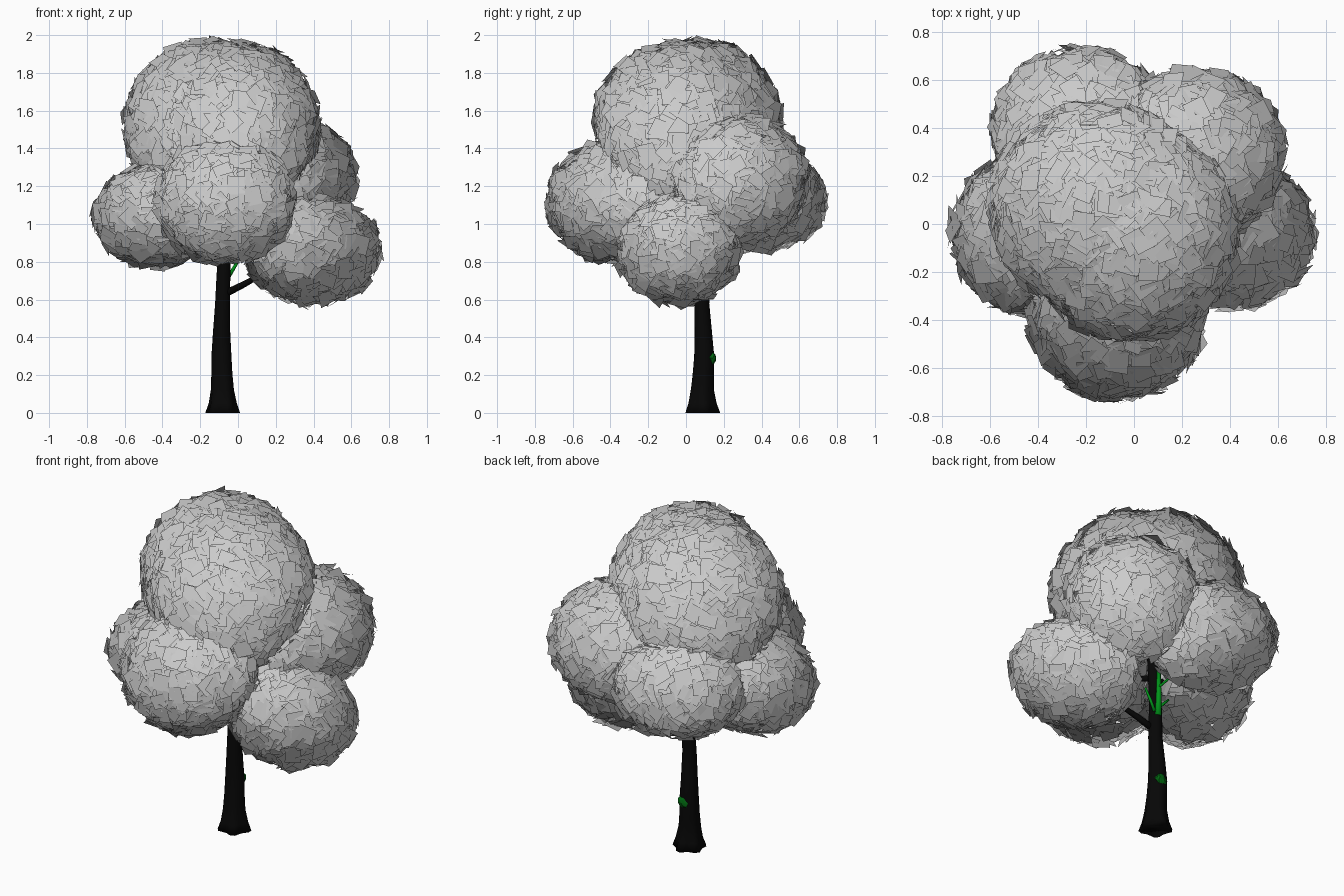
import bpy, bmesh, math, random
from mathutils import Vector, Matrix

if "Cube" in bpy.data.objects:
    bpy.data.objects.remove(bpy.data.objects["Cube"])

random.seed(7)


def material(name, color):
    m = bpy.data.materials.new(name)
    m.diffuse_color = color
    m.use_nodes = True
    m.node_tree.nodes["Principled BSDF"].inputs["Base Color"].default_value = m.diffuse_color
    return m


BARK = material("bark", (0.002, 0.002, 0.002, 1))
MOSS = material("moss", (0.0, 0.3, 0.01, 1))
MOSS_DARK = material("moss_dark", (0.0, 0.13, 0.005, 1))


def finish(bm, name, mat=None, smooth=False):
    me = bpy.data.meshes.new(name)
    bm.to_mesh(me)
    bm.free()
    ob = bpy.data.objects.new(name, me)
    bpy.context.collection.objects.link(ob)
    if mat:
        me.materials.append(mat)
    for p in me.polygons:
        p.use_smooth = smooth
    return ob


def tube(name, path, mat, sides=12, lobe=0.0):
    """Loft rings along (x, y, z, radius); lobes fade out above the base."""
    bm = bmesh.new()
    pts = [Vector(p[:3]) for p in path]
    rings = []
    for i, p in enumerate(path):
        d = pts[min(i + 1, len(pts) - 1)] - pts[max(i - 1, 0)]
        rot = Vector((0, 0, 1)).rotation_difference(d.normalized())
        if lobe and i == 0:
            rot.identity()
        ring = []
        for k in range(sides):
            a = 2 * math.pi * k / sides
            r = p[3] * (1 + lobe * math.exp(-p[2] * 9) * math.sin(5 * a + 0.6))
            ring.append(bm.verts.new(pts[i] + rot @ Vector((r * math.cos(a), r * math.sin(a), 0))))
        rings.append(ring)
    for a, b in zip(rings, rings[1:]):
        for k in range(sides):
            n = (k + 1) % sides
            bm.faces.new((a[k], a[n], b[n], b[k]))
    bm.faces.new(rings[0][::-1])
    bm.faces.new(rings[-1])
    return finish(bm, name, mat, True)


# Trunk with flared roots
tube("trunk", [(-.082, .085, 0, .086), (-.082, .085, .05, .072), (-.084, .085, .12, .061),
               (-.086, .09, .2, .056), (-.088, .096, .3, .053), (-.087, .092, .42, .046),
               (-.082, .084, .58, .039), (-.078, .09, .7, .037), (-.074, .092, .82, .034),
               (-.07, .08, 1.0, .030), (-.06, .05, 1.35, .018)], BARK, 20, 0.14)

# Bare limbs reaching into the crown
tube("limb_right", [(-.07, .08, .63, .020), (.03, .06, .68, .017), (.12, .03, .73, .013), (.3, 0, .85, .008)], BARK, 8)
tube("limb_front", [(-.07, .08, .95, .020), (-.08, -.1, 1.03, .014), (-.07, -.3, 1.1, .008)], BARK, 8)
tube("limb_left", [(-.07, .08, .92, .018), (-.2, .04, 1.0, .014), (-.4, -.02, 1.05, .008)], BARK, 8)

# Mossy stem climbing the back of the trunk, with twigs
tube("moss_stem", [(-.07, .122, .70, .019), (-.068, .13, .82, .015), (-.068, .13, .98, .011)], MOSS, 8)
tube("moss_twig_right", [(-.05, .115, .72, .010), (-.02, .12, .77, .009), (.02, .12, .84, .006)], MOSS, 6)
tube("moss_twig_left", [(-.075, .125, .75, .009), (-.13, .14, .81, .006)], MOSS, 6)
tube("moss_twig_top", [(-.065, .135, .87, .008), (-.12, .19, .94, .005)], MOSS, 6)

# Moss clump on the back of the trunk
bm = bmesh.new()
bmesh.ops.create_icosphere(bm, subdivisions=2, radius=1)
for v in bm.verts:
    v.co *= random.uniform(.82, 1.18)
    v.co = Vector((-.078 + v.co.x * .036, .136 + v.co.y * .025, .29 + v.co.z * .036))
finish(bm, "moss_clump", MOSS_DARK)

# Crown: leaf cards over overlapping flattened balls (centre, radii)
BALLS = {
    "foliage_top_back": ((-.145, .07, 1.525), (.445, .43, .44)),
    "foliage_top_front": ((-.01, -.03, 1.52), (.425, .45, .435)),
    "foliage_front": ((-.07, -.37, 1.12), (.36, .355, .315)),
    "foliage_left": ((-.44, -.04, 1.045), (.31, .325, .265)),
    "foliage_right_low": ((.395, -.04, .86), (.35, .31, .275)),
    "foliage_back_right": ((.255, .29, 1.24), (.36, .35, .325)),
    "foliage_back_left": ((-.22, .39, 1.13), (.36, .34, .27)),
}
CROWN = Vector((0, 0, 1.0))
GOLDEN = math.pi * (3 - math.sqrt(5))


def jitter(a):
    return Vector([random.uniform(-a, a) for _ in range(3)])


def buried(p, ball, margin):
    return sum(((p[i] - ball[0][i]) / (ball[1][i] - margin)) ** 2 for i in range(3)) < 1


def foliage(name, ball):
    c, r = Vector(ball[0]), Vector(ball[1])
    bm = bmesh.new()
    normals = []
    n = int(r.x * r.z * 6200)
    for i in range(n):
        z = 1 - 2 * (i + .5) / n
        s = math.sqrt(1 - z * z)
        d = Vector((s * math.cos(i * GOLDEN), s * math.sin(i * GOLDEN), z))
        d = (d + jitter(.05)).normalized()
        out = Vector((d.x / r.x, d.y / r.y, d.z / r.z)).normalized()
        p = c + d * r + out * random.uniform(-.025, .014)
        # leave out cards buried deep inside a neighbouring ball
        if any(buried(p, b, .09) for k, b in BALLS.items() if k != name):
            continue
        tilt = (out + jitter(.38)).normalized()
        m = tilt.to_track_quat('Z', 'Y').to_matrix() @ Matrix.Rotation(random.uniform(0, 6.283), 3, 'Z')
        h = random.uniform(.038, .052)
        bm.faces.new([bm.verts.new(p + m @ Vector((x * h, y * h, 0)))
                      for x, y in ((-1, -1), (1, -1), (1, 1), (-1, 1))])
        # soft shading: blend the ball's own normal with the crown's
        soft = (out + (p - CROWN).normalized() + tilt * .3).normalized()
        normals += [soft] * 4
    me = finish(bm, name, None, True).data
    me.normals_split_custom_set_from_vertices(normals)


for name, ball in BALLS.items():
    foliage(name, ball)
